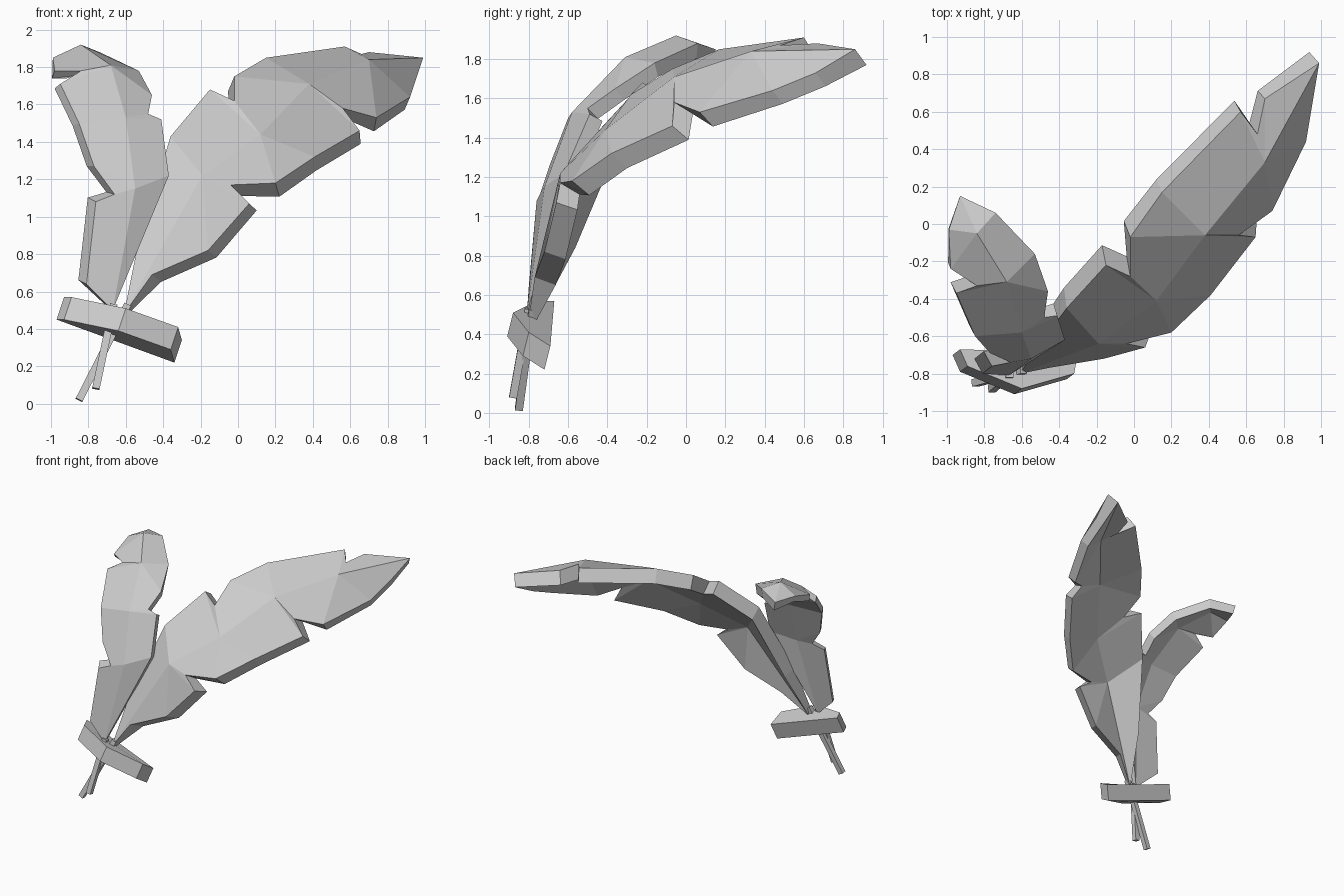
import bpy
import bmesh
from mathutils import Vector

default_cube = bpy.data.objects.get("Cube")
if default_cube:
    bpy.data.objects.remove(default_cube, do_unlink=True)

# One plain grey for everything
grey = bpy.data.materials.new("light_grey")
grey.use_nodes = True
grey_color = (0.6, 0.6, 0.6, 1)
grey.diffuse_color = grey_color
grey.node_tree.nodes["Principled BSDF"].inputs["Base Color"].default_value = grey_color


def make_object(name, bm):
    """Turn a closed bmesh into a flat shaded, coloured object."""
    bmesh.ops.recalc_face_normals(bm, faces=bm.faces)
    mesh = bpy.data.meshes.new(name)
    bm.to_mesh(mesh)
    bm.free()
    mesh.materials.append(grey)
    obj = bpy.data.objects.new(name, mesh)
    bpy.context.scene.collection.objects.link(obj)
    return obj


def extrude_copy(bm):
    """Extrude all faces in place, keep the first layer, return the new verts."""
    result = bmesh.ops.extrude_face_region(bm, geom=bm.faces[:], use_keep_orig=True)
    return [g for g in result["geom"] if isinstance(g, bmesh.types.BMVert)]


def make_feather(name, spine, left_edge, right_edge, thickness,
                 left_flare, right_flare, tip_flare):
    """Fill both vanes between spine and notched outline, then add a wider back layer."""
    bm = bmesh.new()
    spine_verts = [bm.verts.new(p) for p in spine]
    last = len(spine) - 1
    flares = {v: Vector() for v in spine_verts}
    flares[spine_verts[last]] = Vector(tip_flare)

    for edge, flare, is_left in ((left_edge, left_flare, True),
                                 (right_edge, right_flare, False)):
        # Tie every outline point to its nearest spine point, never going back
        chain = [(spine_verts[0], 0)]
        for point in edge:
            nearest = min(range(last + 1),
                          key=lambda i: (Vector(spine[i]) - Vector(point)).length)
            vert = bm.verts.new(point)
            flares[vert] = Vector(flare)
            chain.append((vert, max(nearest, chain[-1][1])))
        chain.append((spine_verts[last], last))

        for (vert_a, a), (vert_b, b) in zip(chain, chain[1:]):
            loop = [vert_a, vert_b] + spine_verts[a:b + 1][::-1]
            loop = list(dict.fromkeys(loop))
            if len(loop) > 2:
                bm.faces.new(loop[::-1] if is_left else loop)

    bmesh.ops.triangulate(bm, faces=[f for f in bm.faces if len(f.verts) > 4])
    bm.normal_update()

    # Back layer: behind the front, flared outward, thin at the quill
    shifts = {}
    for vert, flare in flares.items():
        depth = thickness * (0.4 if vert is spine_verts[0] else 1)
        shifts[tuple(vert.co)] = flare - vert.normal * depth
    for vert in extrude_copy(bm):
        vert.co += shifts[tuple(vert.co)]
    return make_object(name, bm)


def make_prism(name, outline, shift):
    """Extrude an outline along a vector."""
    bm = bmesh.new()
    bm.faces.new([bm.verts.new(p) for p in outline])
    bmesh.ops.translate(bm, vec=Vector(shift), verts=extrude_copy(bm))
    return make_object(name, bm)


def make_quill(name, start, end, width):
    """Square rod between two points."""
    start, end = Vector(start), Vector(end)
    axis = (end - start).normalized()
    side = axis.cross(Vector((0, 1, 0))).normalized() * width / 2
    depth = axis.cross(side)
    corners = [start + side * i + depth * j
               for i, j in ((-1, -1), (1, -1), (1, 1), (-1, 1))]
    return make_prism(name, corners, end - start)


# Large feather, sweeping to the left and back
make_feather(
    "large_feather",
    spine=[(-0.61, -0.8, 0.48), (-0.19, -0.64, 1.22), (0.12, -0.41, 1.44),
           (0.38, -0.06, 1.71), (0.7, 0.33, 1.84), (0.99, 0.86, 1.85)],
    left_edge=[(-0.53, -0.68, 0.88), (-0.36, -0.45, 1.43), (-0.15, -0.22, 1.68),
               (-0.02, -0.28, 1.62), (-0.02, -0.07, 1.75), (0.15, 0.17, 1.85),
               (0.57, 0.6, 1.91), (0.66, 0.48, 1.87), (0.7, 0.67, 1.88)],
    right_edge=[(-0.46, -0.77, 0.69), (-0.16, -0.72, 0.82), (0.06, -0.66, 1.07),
                (-0.04, -0.64, 1.17), (0.2, -0.58, 1.18), (0.41, -0.38, 1.32),
                (0.65, -0.07, 1.46), (0.56, -0.06, 1.58), (0.74, 0.07, 1.53),
                (0.92, 0.44, 1.64), (0.95, 0.66, 1.73)],
    thickness=0.1,
    left_flare=(-0.02, 0.03, 0),
    right_flare=(0.045, 0.01, -0.015),
    tip_flare=(0, 0.03, 0))

# Small feather, upright with a curled tip
make_feather(
    "small_feather",
    spine=[(-0.67, -0.81, 0.5), (-0.55, -0.72, 1.15), (-0.6, -0.58, 1.53),
           (-0.68, -0.31, 1.81), (-0.84, -0.05, 1.92), (-0.93, 0.15, 1.85)],
    left_edge=[(-0.81, -0.8, 0.64), (-0.76, -0.76, 1.08), (-0.66, -0.74, 1.12),
               (-0.77, -0.69, 1.27), (-0.85, -0.6, 1.5), (-0.95, -0.37, 1.71),
               (-0.84, -0.33, 1.78), (-0.98, -0.24, 1.78), (-0.99, -0.03, 1.85)],
    right_edge=[(-0.37, -0.62, 1.22), (-0.41, -0.49, 1.52), (-0.48, -0.5, 1.55),
                (-0.46, -0.36, 1.65), (-0.53, -0.16, 1.78), (-0.74, 0.06, 1.88)],
    thickness=0.08,
    left_flare=(-0.035, 0, 0.03),
    right_flare=(0.01, 0, 0),
    tip_flare=(0, 0.01, 0))

# Bare quills crossing below the band
make_quill("large_quill", (-0.85, -0.85, 0.02), (-0.59, -0.78, 0.53), 0.04)
make_quill("small_quill", (-0.76, -0.88, 0.08), (-0.665, -0.8, 0.53), 0.04)

# Tilted band with a pointed front
make_prism(
    "band",
    [(-0.97, -0.7, 0.45), (-0.93, -0.79, 0.45), (-0.64, -0.91, 0.39),
     (-0.36, -0.83, 0.29), (-0.34, -0.72, 0.22)],
    (0.04, 0.03, 0.12))
